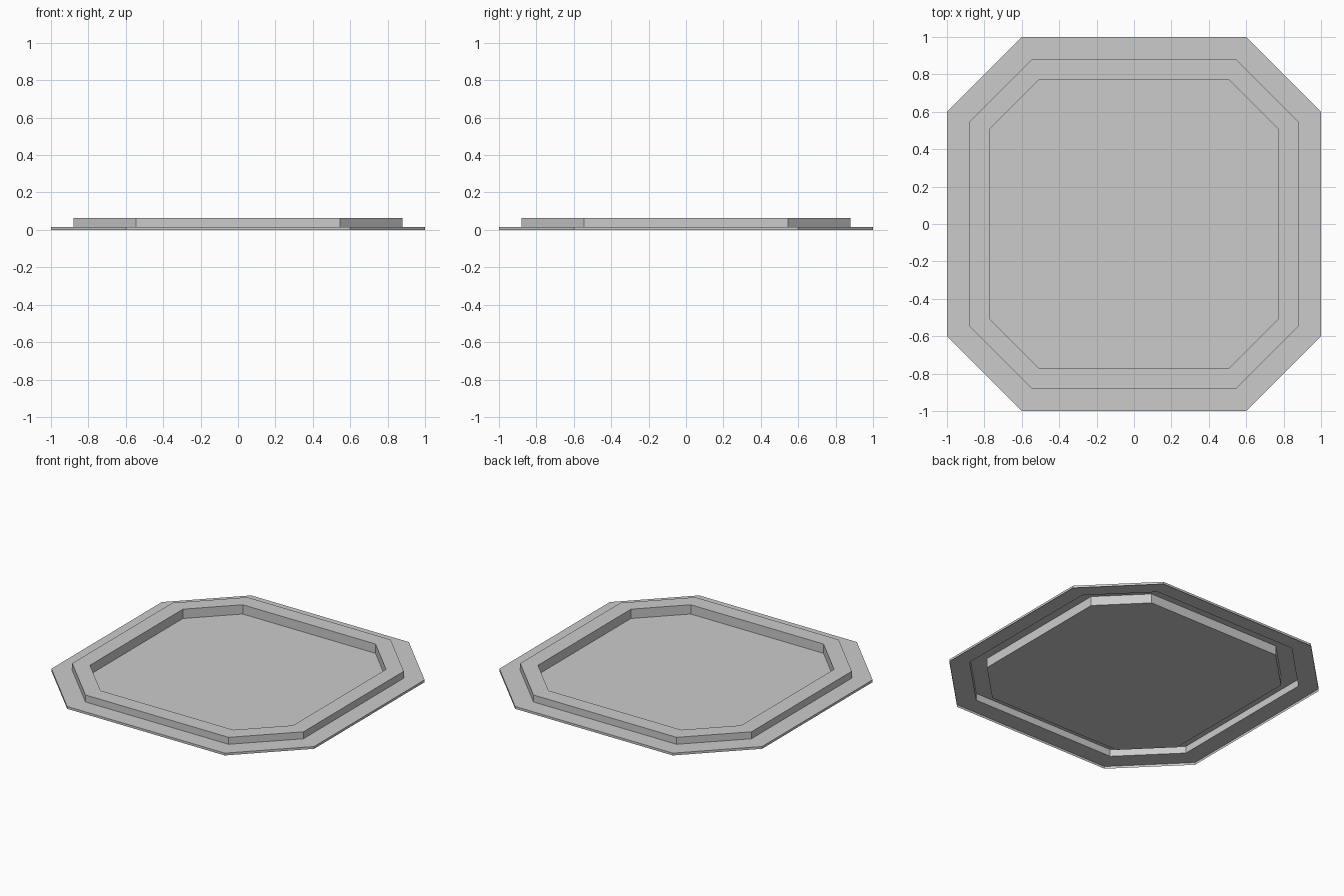
import bpy
import bmesh

cube = bpy.data.objects.get("Cube")
if cube:
    bpy.data.objects.remove(cube, do_unlink=True)

GREY = 0.6
grey = bpy.data.materials.new("light grey")
grey.use_nodes = True
grey.diffuse_color = (GREY, GREY, GREY, 1)
grey.node_tree.nodes["Principled BSDF"].inputs["Base Color"].default_value = (GREY, GREY, GREY, 1)


def octagon(bm, half, flat, z):
    """Square of the given half width with corners cut where the flat sides end."""
    corners = [(half, -flat), (half, flat), (flat, half), (-flat, half),
               (-half, flat), (-half, -flat), (-flat, -half), (flat, -half)]
    return [bm.verts.new((x, y, z)) for x, y in corners]


def sheet(name, profile, fill=False):
    """Join octagons from the outside inwards into one thin pressed sheet."""
    bm = bmesh.new()
    loops = [octagon(bm, *step) for step in profile]
    for outer, inner in zip(loops, loops[1:]):
        for i in range(8):
            j = (i + 1) % 8
            bm.faces.new((outer[i], outer[j], inner[j], inner[i]))
    if fill:
        bm.faces.new(loops[-1])
    mesh = bpy.data.meshes.new(name)
    bm.to_mesh(mesh)
    bm.free()
    mesh.materials.append(grey)
    obj = bpy.data.objects.new(name, mesh)
    bpy.context.collection.objects.link(obj)
    return obj


FLANGE_Z, RIM_Z = 0.016, 0.064
OUTER, RIM_OUT, RIM_IN = (1, 0.6), (0.88, 0.545), (0.773, 0.505)

# Flat border with a short skirt down to the ground
sheet("outer_flange", [(*OUTER, 0), (*OUTER, FLANGE_Z), (*RIM_OUT, FLANGE_Z)])
# Raised rim, hollow underneath
sheet("raised_rim", [(*RIM_OUT, FLANGE_Z), (*RIM_OUT, RIM_Z), (*RIM_IN, RIM_Z)])
# Sunken floor with its walls
sheet("tray_floor", [(*RIM_IN, RIM_Z), (*RIM_IN, 0)], fill=True)
